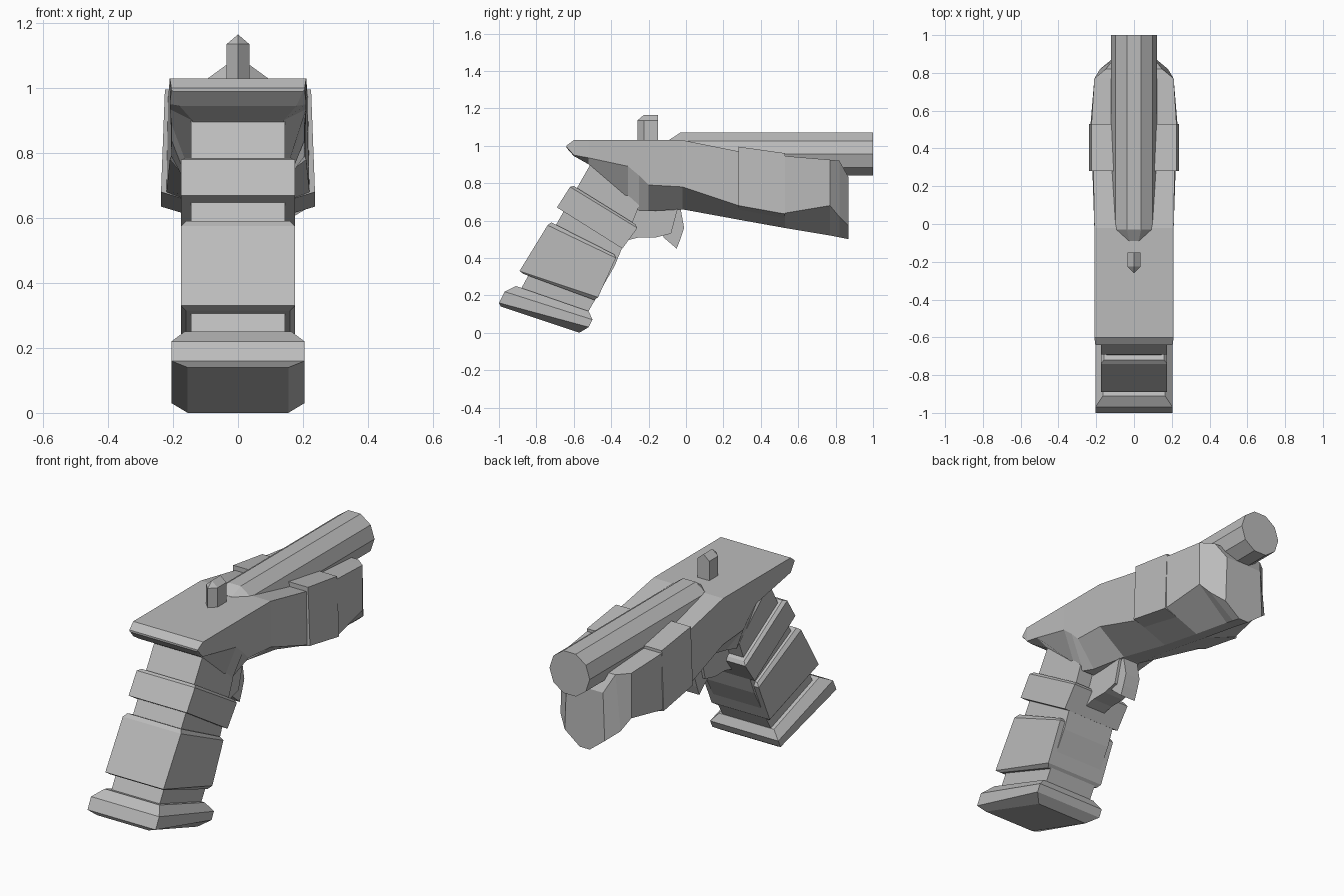
import bpy, bmesh, math

cube = bpy.data.objects.get("Cube")
if cube:
    bpy.data.objects.remove(cube, do_unlink=True)

grey = bpy.data.materials.new("plain_grey")
grey.use_nodes = True
grey.diffuse_color = (0.5, 0.5, 0.5, 1)
grey.node_tree.nodes["Principled BSDF"].inputs["Base Color"].default_value = (0.5, 0.5, 0.5, 1)


def finish(name, bm):
    bmesh.ops.recalc_face_normals(bm, faces=bm.faces)
    mesh = bpy.data.meshes.new(name)
    bm.to_mesh(mesh)
    bm.free()
    mesh.materials.append(grey)
    obj = bpy.data.objects.new(name, mesh)
    bpy.context.collection.objects.link(obj)
    return obj


def loft(name, rings):
    """Skin a row of closed rings and cap both ends."""
    bm = bmesh.new()
    rows = [[bm.verts.new(p) for p in ring] for ring in rings]
    n = len(rows[0])
    for a, b in zip(rows, rows[1:]):
        for i in range(n):
            j = (i + 1) % n
            bm.faces.new((a[i], a[j], b[j], b[i]))
    bm.faces.new(rows[0])
    bm.faces.new(rows[-1])
    return finish(name, bm)


def hull_section(y, *half):
    """Mirrored cross-section from (half width, height) pairs."""
    return [(w, y, z) for w, z in half] + [(-w, y, z) for w, z in reversed(half)]


def slab(name, rows):
    """Stack of tilted rectangles: back y, z, front y, z, half width."""
    loft(name, [[(-w, y0, z0), (w, y0, z0), (w, y1, z1), (-w, y1, z1)]
                for y0, z0, y1, z1, w in rows])


def plate(name, profile, half):
    """Side profile extruded across x."""
    loft(name, [[(x, y, z) for y, z in profile] for x in (-half, half)])


# Main body: flat top, upright sides, V-shaped underside
loft("body", [
    hull_section(-.64, (.205, 1.0), (.205, .995), (.2, .99)),
    hull_section(-.60, (.21, 1.03), (.21, .95), (.18, .945)),
    hull_section(-.52, (.21, 1.03), (.21, .935), (.14, .90)),
    hull_section(-.31, (.21, 1.03), (.205, .89), (.14, .72)),
    hull_section(-.25, (.21, 1.03), (.205, .84), (.13, .65)),
    hull_section(-.20, (.21, 1.03), (.205, .79), (.1, .65)),
    hull_section(-.02, (.21, 1.03), (.21, .78), (.05, .66)),
    hull_section(.28, (.215, .97), (.22, .68), (.03, .605)),
    hull_section(.53, (.225, .945), (.23, .64), (.03, .56)),
    hull_section(.77, (.21, .925), (.21, .68), (.03, .52)),
    hull_section(.82, (.15, .92), (.18, .62), (.03, .51)),
    hull_section(.87, (.11, .83), (.12, .57), (.03, .50)),
])

# Raised panel wrapped round the sides
loft("side_panel", [
    hull_section(.28, (.225, .995), (.237, .68), (.12, .645)),
    hull_section(.53, (.225, .96), (.237, .635), (.12, .60)),
])

# Ten-sided barrel with a tapered rear end
loft("barrel", [
    [(r * math.cos(math.tau * i / 10), y, .955 + r * math.sin(math.tau * i / 10))
     for i in range(10)]
    for y, r in ((-.09, .08), (-.03, .121), (1.0, .121))])

# Rear sight: pointed footprint with a ridged top
bm = bmesh.new()
foot = [(-.035, -.15), (.035, -.15), (.035, -.225), (0, -.26), (-.035, -.225)]
for z in (1.02, 1.135):
    for x, y in foot:
        bm.verts.new((x, y, z))
for y in (-.15, -.225):
    bm.verts.new((0, y, 1.165))
bmesh.ops.convex_hull(bm, input=bm.verts)
bmesh.ops.dissolve_limit(bm, angle_limit=.01, verts=bm.verts, edges=bm.edges)
finish("rear_sight", bm)

# Grip, from the butt up to the body
slab("grip_base", [(-.99, .14, -.57, 0, .155), (-1.0, .16, -.52, .03, .205),
                   (-.97, .22, -.50, .07, .205), (-.91, .25, -.52, .115, .165)])
slab("grip_core", [(-.89, .22, -.53, .10, .145), (-.71, .55, -.38, .36, .145),
                   (-.50, .92, -.25, .68, .145)])
slab("grip_block", [(-.87, .315, -.49, .175, .16), (-.89, .33, -.47, .19, .175),
                    (-.74, .575, -.375, .40, .175), (-.72, .59, -.385, .42, .16)])
slab("grip_ring", [(-.69, .67, -.34, .45, .175), (-.62, .78, -.26, .56, .175),
                   (-.60, .785, -.27, .58, .16)])

# Trigger guard web and trigger blade
plate("trigger_web", [(-.40, .42), (-.33, .49), (-.25, .51), (-.16, .51), (-.08, .53),
                      (-.04, .68), (-.28, .72), (-.36, .60)], .06)
plate("trigger", [(-.12, .51), (-.05, .45), (-.03, .50), (-.01, .56), (-.03, .67),
                  (-.12, .67)], .045)
